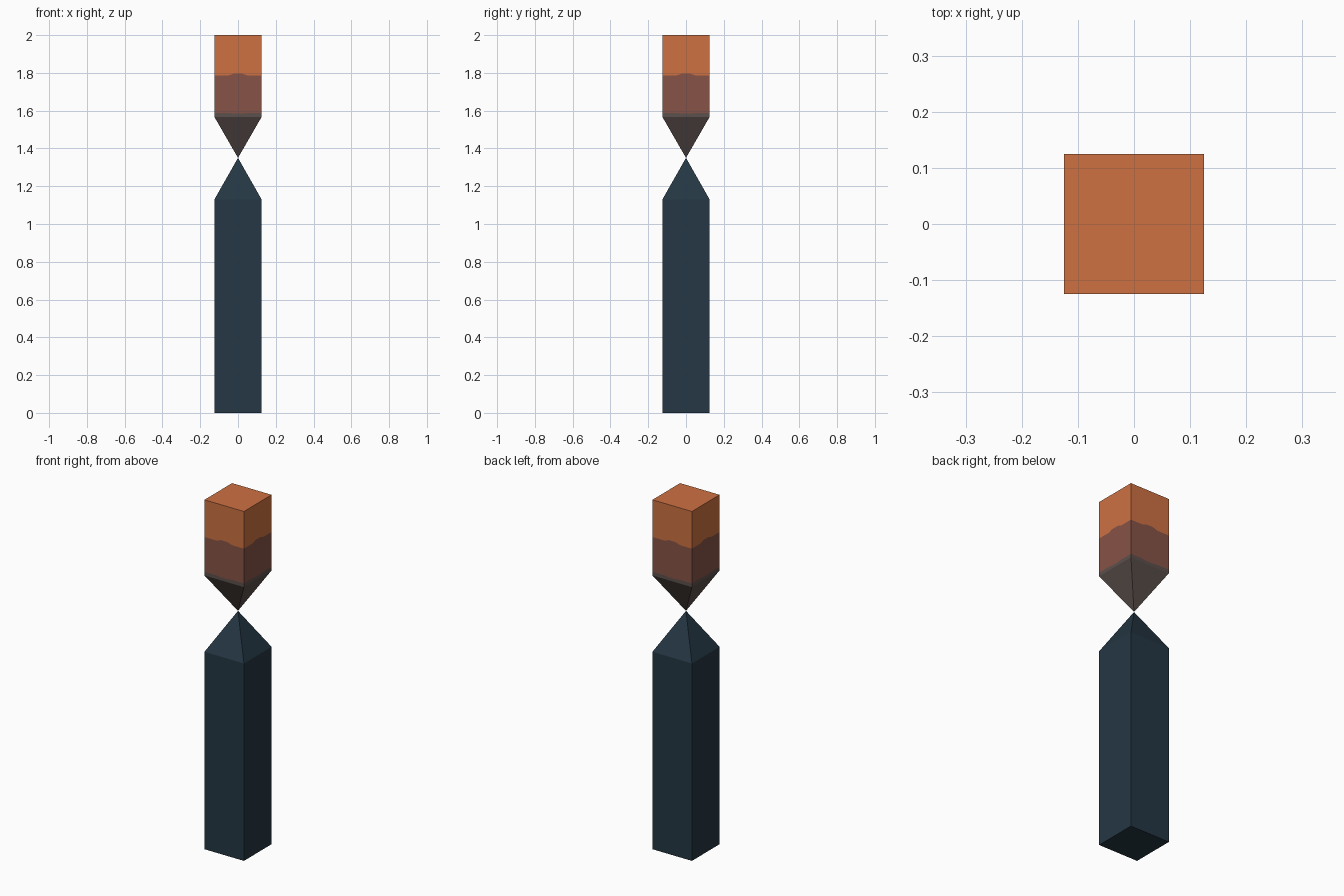
import bpy, bmesh
from mathutils import Matrix, Vector
from math import pi

if "Cube" in bpy.data.objects:
    bpy.data.objects.remove(bpy.data.objects["Cube"])

HALF = 0.125                      # half width of the square section
LOW, WAIST, HIGH, TOP = 1.13, 1.35, 1.567, 2.0


def material(name, rgb):
    m = bpy.data.materials.new(name)
    m.diffuse_color = (*rgb, 1)
    m.use_nodes = True
    m.node_tree.nodes["Principled BSDF"].inputs["Base Color"].default_value = m.diffuse_color
    return m


blue = material("dark blue", (0.018, 0.038, 0.056))
grey = material("grey brown", (0.107, 0.080, 0.072))
brown = material("red brown", (0.242, 0.087, 0.063))
orange = material("orange", (0.610, 0.165, 0.054))

# Points along one side: offset, wave of lower and upper colour borders
WAVE = [(-0.125, 1.588, 1.787), (-0.05, 1.588, 1.787), (-0.02, 1.584, 1.797),
        (0.02, 1.584, 1.797), (0.05, 1.588, 1.787)]


def pillar(name, levels, tip, mats, columns):
    """Square column from level rings, capped at the last ring, pointed at the tip.
    levels: functions giving z for a column entry; material i is above ring i."""
    bm = bmesh.new()
    rings = []
    for level in levels:
        ring = []
        for side in range(4):
            turn = Matrix.Rotation(side * pi / 2, 4, 'Z')
            for c in columns:
                ring.append(bm.verts.new(turn @ Vector((c[0], -HALF, level(c)))))
        rings.append(ring)
    n = len(rings[0])
    apex = bm.verts.new((0, 0, tip))
    for j in range(n):
        k = (j + 1) % n
        bm.faces.new((rings[0][j], rings[0][k], apex)).material_index = 0
        for i in range(len(rings) - 1):
            a, b = rings[i], rings[i + 1]
            bm.faces.new((a[j], a[k], b[k], b[j])).material_index = i
    bm.faces.new(rings[-1]).material_index = len(mats) - 1
    bmesh.ops.recalc_face_normals(bm, faces=bm.faces)
    mesh = bpy.data.meshes.new(name)
    bm.to_mesh(mesh)
    bm.free()
    for m in mats:
        mesh.materials.append(m)
    obj = bpy.data.objects.new(name, mesh)
    bpy.context.collection.objects.link(obj)


# Lower post with pyramid tip pointing up
pillar("lower_post", [lambda c: LOW, lambda c: 0.0], WAIST, [blue], [(-HALF,)])

# Upper block with pyramid tip pointing down and wavy colour bands
pillar("upper_block",
       [lambda c: HIGH, lambda c: c[1], lambda c: c[2], lambda c: TOP],
       WAIST, [grey, brown, orange], WAVE)
